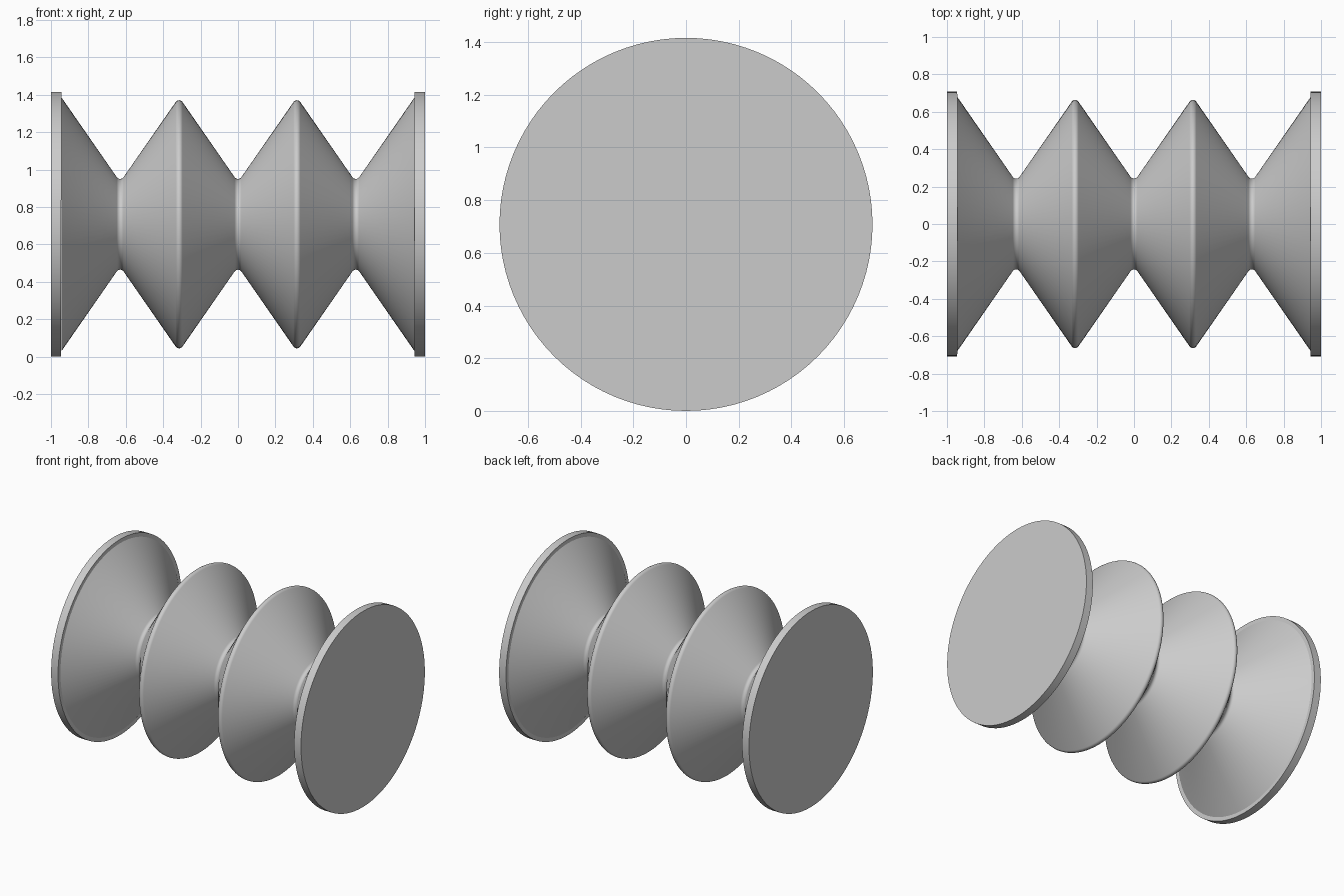
import bpy, bmesh, math
from mathutils import Matrix, Vector

if "Cube" in bpy.data.objects:
    bpy.data.objects.remove(bpy.data.objects["Cube"])

R, PLATE = 0.708, 0.055          # flange radius and thickness
PEAK, VALLEY = 0.68, 0.226       # fold radii before rounding
PITCH = 0.315                    # distance from valley to peak
ROUND, ARC, SIDES = 0.022, 6, 96

grey = bpy.data.materials.new("grey")
grey.use_nodes = True
colour = (0.6, 0.6, 0.6, 1)
grey.diffuse_color = colour
grey.node_tree.nodes["Principled BSDF"].inputs["Base Color"].default_value = colour


def finish(obj):
    obj.data.materials.append(grey)
    bpy.ops.object.select_all(action='DESELECT')
    obj.select_set(True)
    bpy.context.view_layer.objects.active = obj
    bpy.ops.object.shade_smooth_by_angle(angle=math.radians(30))


def rounded_fold(x, radius, sign):
    """Arc tangent to both slopes of a fold; sign is 1 for a peak, -1 for a valley."""
    slope = math.atan2(PEAK - VALLEY, PITCH)
    centre = radius - sign * ROUND / math.cos(slope)
    angles = [slope * (2 * i / ARC - 1) for i in range(ARC + 1)]
    return [(x + ROUND * math.sin(a), centre + sign * ROUND * math.cos(a)) for a in angles]


# Pleated bellows: zigzag profile with rounded folds, turned about the long axis
profile = [(-3 * PITCH, PEAK)]
for k in range(-2, 3):
    valley = k % 2 == 0
    profile += rounded_fold(k * PITCH, VALLEY if valley else PEAK, -1 if valley else 1)
profile.append((3 * PITCH, PEAK))

bm = bmesh.new()
verts = [bm.verts.new((x, 0, r)) for x, r in profile]
edges = [bm.edges.new(pair) for pair in zip(verts, verts[1:])]
bmesh.ops.spin(bm, geom=verts + edges, cent=(0, 0, 0), axis=(1, 0, 0),
               angle=math.tau, steps=SIDES, use_merge=True)
bmesh.ops.remove_doubles(bm, verts=bm.verts, dist=1e-5)
bmesh.ops.recalc_face_normals(bm, faces=bm.faces)
# Open tube: make sure the walls face away from the axis
if sum(f.normal.dot(Vector((0, *f.calc_center_median().yz))) for f in bm.faces) < 0:
    bmesh.ops.reverse_faces(bm, faces=bm.faces)
bmesh.ops.translate(bm, verts=bm.verts, vec=(0, 0, R))
mesh = bpy.data.meshes.new("bellows")
bm.to_mesh(mesh)
bm.free()
bellows = bpy.data.objects.new("bellows", mesh)
bpy.context.collection.objects.link(bellows)
finish(bellows)

# Round end flanges
for name, side in (("left_flange", 1), ("right_flange", -1)):
    bpy.ops.mesh.primitive_cylinder_add(vertices=SIDES, radius=R, depth=PLATE,
                                        location=(side * (1 - PLATE / 2), 0, R),
                                        rotation=(0, math.pi / 2, 0))
    flange = bpy.context.object
    flange.name = name
    finish(flange)
